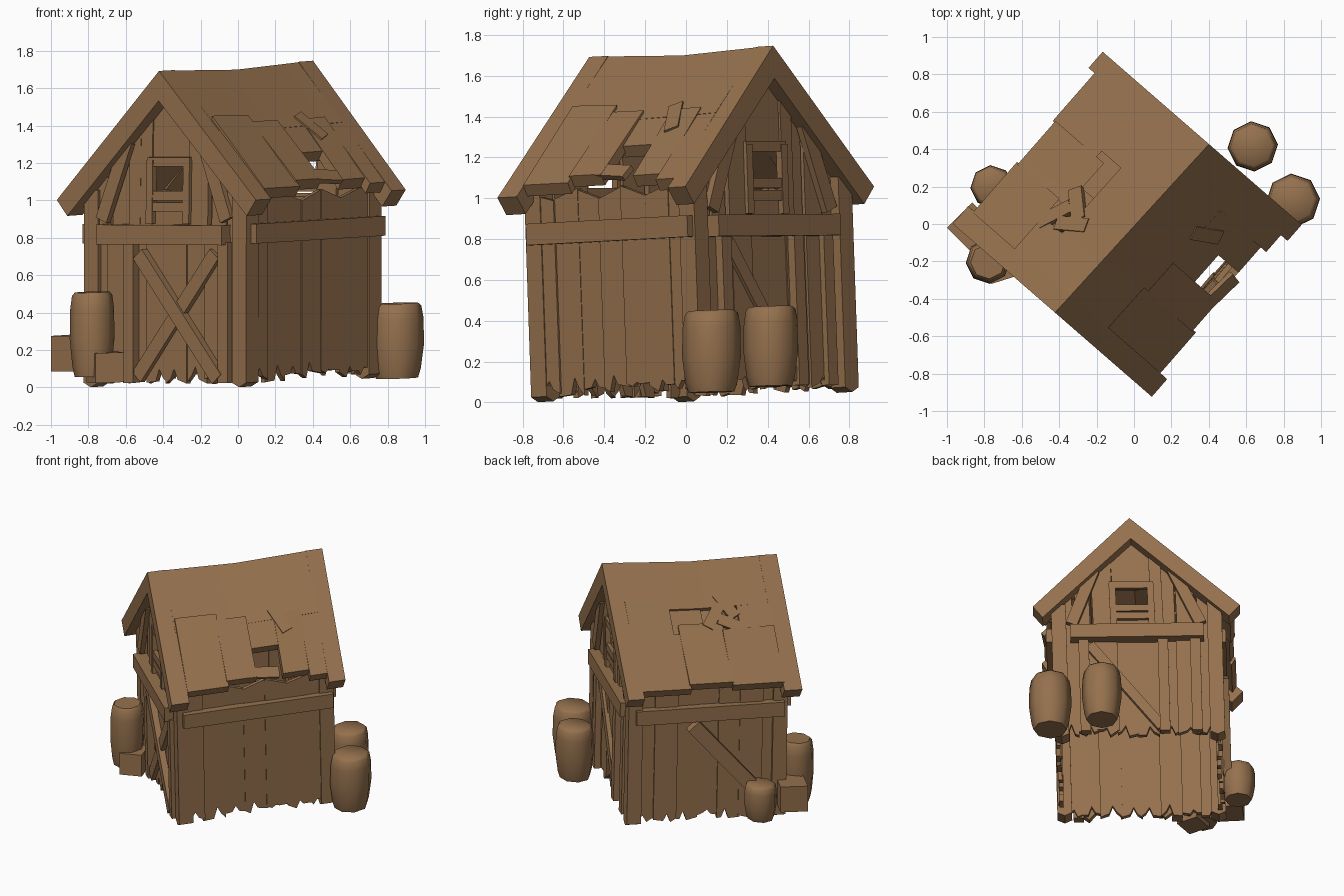
import bpy, bmesh, math, random
from mathutils import Matrix, Vector

if "Cube" in bpy.data.objects:
    bpy.data.objects.remove(bpy.data.objects["Cube"])

random.seed(4)
wood = bpy.data.materials.new("weathered_brown_wood")
wood.diffuse_color = (0.30, 0.165, 0.075, 1)
wood.use_nodes = True
wood.node_tree.nodes["Principled BSDF"].inputs["Base Color"].default_value = wood.diffuse_color

# Barn frame: x across the gable, y along the ridge; ground rises along the ridge
TURN = Matrix.Translation((-0.03, 0, 0)) @ Matrix.Rotation(math.radians(-41), 4, 'Z')
SHEAR = Matrix(((1, 0, 0, 0), (0, 1, 0, 0), (0, 0.045, 1, 0), (0, 0, 0, 1)))
HALF_W, HALF_L = 0.55, 0.52
RIDGE, SLOPE = 1.72, 0.97


def finish(name, bm, angle=35):
    bmesh.ops.recalc_face_normals(bm, faces=bm.faces)
    if name.endswith("_roof"):
        bmesh.ops.bisect_plane(bm, geom=bm.verts[:] + bm.edges[:] + bm.faces[:],
                               plane_co=(0, 0, 0), plane_no=(0, 1, 0))
    # Leaning ridge and slight sag in the middle of the roof
    for v in bm.verts:
        w = max(0.0, (v.co.z - 1.0) / 0.72)
        v.co.x += w * (0.03 + 0.025 * v.co.y)
        v.co.z -= w * 0.018 * max(0.0, 1 - (v.co.y / 0.5) ** 2)
    bm.transform(TURN @ SHEAR)
    # Walls lean a little towards the front corner
    if "barrel" not in name and "crate" not in name:
        for v in bm.verts:
            v.co.y += 0.035 * max(0.0, 1 - v.co.z / 0.95)
    mesh = bpy.data.meshes.new(name)
    bm.to_mesh(mesh)
    bm.free()
    mesh.materials.append(wood)
    ob = bpy.data.objects.new(name, mesh)
    bpy.context.collection.objects.link(ob)
    bpy.ops.object.select_all(action='DESELECT')
    ob.select_set(True)
    bpy.context.view_layer.objects.active = ob
    bpy.ops.object.shade_smooth_by_angle(angle=math.radians(angle))


def prism(bm, outline, place, d0, d1):
    """Solid from a 2D outline, spanning depths d0 to d1."""
    a = [bm.verts.new(place(s, z, d0)) for s, z in outline]
    b = [bm.verts.new(place(s, z, d1)) for s, z in outline]
    bm.faces.new(a)
    bm.faces.new(b[::-1])
    n = len(a)
    for i in range(n):
        bm.faces.new((a[i], b[i], b[(i + 1) % n], a[(i + 1) % n]))


def board(bm, place, p, q, width, d0, d1):
    """Straight board between two points on a wall."""
    p, q = Vector(p), Vector(q)
    t = (q - p).normalized() * width / 2
    n = Vector((-t.y, t.x))
    prism(bm, [p + n, p - n, q - n, q + n], place, d0, d1)


# Wall frames: s along the wall, z up, d outward
front = lambda s, z, d: (s, -HALF_L - d, z)
back = lambda s, z, d: (s, HALF_L + d, z)
left = lambda s, z, d: (-HALF_W - d, s, z)
right = lambda s, z, d: (HALF_W + d, s, z)
across = lambda s, z, d: (s, d, z)


def roof_under(s):
    return RIDGE - 0.09 - SLOPE * abs(s)


def plank_row(bm, place, s0, s1, count, top):
    """Upright planks with uneven, splintered lower ends."""
    step = (s1 - s0) / count
    for i in range(count):
        a, b = s0 + i * step - 0.006, s0 + (i + 1) * step + 0.006
        out = random.uniform(0.0, 0.02)
        z = [0.04 + random.uniform(0, 0.05) for _ in range(4)]
        m = a + (b - a) * random.uniform(0.35, 0.65)
        pts = [(a, z[0]), (m - 0.025, z[1]), (m, z[2] + 0.05), (m + 0.025, z[3]), (b, z[0])]
        pts += [(b, top(b)), (a, top(a))]
        prism(bm, pts, place, out - 0.03, out)


# Lower walls
for name, place, half, count in (("front_wall", front, HALF_W, 8), ("back_wall", back, HALF_W, 8),
                                 ("left_wall", left, HALF_L, 7), ("right_wall", right, HALF_L, 7)):
    bm = bmesh.new()
    gable = place in (front, back)
    plank_row(bm, place, -half, half, count,
              (lambda s: 0.86) if gable else (lambda s: 1.03 + 0.03 * math.sin(s * 23)))
    finish(name, bm)

# Gable planks around a window opening, with frame and cross bar
W0, W1, WZ0, WZ1 = -0.11, 0.15, 1.0, 1.22
for name, place in (("front_gable", front), ("back_gable", back)):
    bm = bmesh.new()
    for a, b in ((-0.54, -0.42), (-0.40, -0.28), (-0.27, -0.19), (-0.19, W0),
                 (W1, 0.29), (0.31, 0.41), (0.43, 0.54)):
        out = random.uniform(-0.01, 0.02)
        prism(bm, [(a, 0.83), (b, 0.83), (b, roof_under(b)), (a, roof_under(a))],
              place, out - 0.03, out)
    prism(bm, [(W0, 0.83), (W1, 0.83), (W1, WZ0), (W0, WZ0)], place, -0.025, 0.005)
    prism(bm, [(W0, WZ1), (W1, WZ1), (W1, roof_under(W1)), (0, roof_under(0)),
               (W0, roof_under(W0))], place, -0.025, 0.005)
    finish(name, bm)
    bm = bmesh.new()
    for s in (W0, W1):
        board(bm, place, (s, 0.9), (s, WZ1 + 0.02), 0.045, 0, 0.035)
    for z in (WZ0 - 0.01, 1.05, WZ1 + 0.01):
        board(bm, place, (W0 - 0.02, z), (W1 + 0.02, z), 0.05, 0.002, 0.03)
    finish(name + "_window_frame", bm)
    # Slanted struts under the rafters
    bm = bmesh.new()
    for side in (-1, 1):
        board(bm, place, (side * 0.44, 0.92), (side * 0.27, 1.34), 0.08, 0.01, 0.045)
    finish(name + "_struts", bm)

# Corner posts
bm = bmesh.new()
for x in (-1, 1):
    for y in (-1, 1):
        cx, cy = x * 0.525, y * 0.50
        if x < 0 < y:
            cx, cy = cx - 0.012, cy + 0.018
        prism(bm, [(cx - 0.05, 0.05), (cx, 0.026), (cx + 0.05, 0.05),
                   (cx + 0.05, 1.08), (cx - 0.05, 1.08)], across, cy - 0.05, cy + 0.05)
finish("corner_posts", bm)

# Horizontal beams
for name, place, s0, s1, d in (("front_beam", front, -0.44, 0.45, 0.085),
                               ("back_beam", back, -0.46, 0.45, 0.08),
                               ("left_beam", left, -0.52, 0.52, 0.06),
                               ("right_beam", right, -0.51, 0.54, 0.065)):
    bm = bmesh.new()
    board(bm, place, (s0, 0.845), (s1, 0.84), 0.105, -0.02, d)
    finish(name, bm)

# Door posts and crossed door braces
bm = bmesh.new()
for s in (-0.24, 0.43):
    board(bm, front, (s, 0.05), (s, 0.8), 0.07, 0, 0.055)
board(bm, front, (-0.17, 0.74), (0.39, 0.07), 0.08, 0.015, 0.06)
board(bm, front, (0.36, 0.74), (-0.19, 0.08), 0.08, 0.01, 0.045)
finish("door_braces", bm)

# Back posts and brace, left diagonal brace
bm = bmesh.new()
for s in (-0.4, -0.18, 0.36):
    board(bm, back, (s, 0.06), (s, 0.8), 0.07, 0, 0.05)
board(bm, back, (-0.16, 0.1), (0.32, 0.76), 0.07, 0.005, 0.035)
finish("back_braces", bm)
bm = bmesh.new()
board(bm, left, (0.12, 0.76), (-0.44, 0.14), 0.1, 0.01, 0.07)
finish("left_brace", bm)

# Thick gable rafters at both ends of the roof
for name, y0, y1 in (("front_rafters", -0.615, -0.49), ("back_rafters", 0.49, 0.605)):
    bm = bmesh.new()
    prism(bm, [(0, RIDGE), (-0.71, 1.03), (-0.635, 0.945), (0, 1.56), (0.635, 0.945), (0.70, 1.03)],
          across, y0, y1)
    finish(name, bm)


def roof_panel(bm, side, x0, x1, y0, y1, lift0=0.0, lift1=0.0):
    za = RIDGE - 0.003 - SLOPE * x0 + lift0
    zb = RIDGE - 0.003 - SLOPE * x1 + lift1
    prism(bm, [(side * x0, za), (side * x1, zb), (side * (x1 - 0.03), zb - 0.055),
               (side * x0, za - 0.06)], across, y0, y1)


# Roof slopes: whole upper part, broken panels below (x0, x1, y0, y1, lifts)
slopes = {
    "right_roof": (1, [(0, 0.33, -0.5, 0.5), (0.27, 0.65, -0.49, -0.2, 0.02, 0.0),
                       (0.3, 0.63, -0.21, 0.0, 0.015, 0.015), (0.32, 0.46, -0.01, 0.24, 0, -0.01),
                       (0.3, 0.61, 0.19, 0.38, 0.01, -0.02), (0.3, 0.65, 0.37, 0.5, 0, -0.01)]),
    "left_roof": (-1, [(0, 0.25, -0.5, 0.5), (0.22, 0.45, -0.5, -0.27, 0.0, 0.01),
                       (0.22, 0.42, -0.28, 0.0, -0.04, -0.03),
                       (0.24, 0.4, -0.02, 0.22, -0.02, -0.02), (0.2, 0.42, 0.2, 0.5, 0.01, 0.0),
                       (0.38, 0.67, -0.5, -0.14, 0.02, 0.01), (0.33, 0.66, -0.15, 0.16, 0.0, 0.02),
                       (0.38, 0.67, 0.15, 0.5, 0.0, 0.0)]),
}
for name, (side, panels) in slopes.items():
    bm = bmesh.new()
    for p in panels:
        roof_panel(bm, side, *p)
    finish(name, bm)

# Loose splintered boards at the roof breaks
bm = bmesh.new()
for side, x, y, turn in ((-1, 0.24, -0.2, 0.5), (-1, 0.29, -0.1, -0.6), (-1, 0.34, -0.22, 1.1),
                         (1, 0.33, 0.23, 0.4), (1, 0.6, 0.06, 1.45)):
    m = (Matrix.Translation((side * x, y, RIDGE - 0.01 - SLOPE * x)) @
         Matrix.Rotation(side * 0.77, 4, 'Y') @ Matrix.Rotation(turn, 4, 'Z') @
         Matrix.Diagonal((0.2, 0.08, 0.03, 1)))
    bmesh.ops.create_cube(bm, size=1, matrix=m)
finish("loose_boards", bm)


def barrel(name, x, y, r, z0, z1, sides=8):
    base = TURN.inverted() @ Vector((x, y, 0))
    drop = 0.045 * base.y
    rings = ((0, 0.78), (0.12, 0.88), (0.45, 1.0), (0.8, 0.98), (0.96, 0.9), (1, 0.78))
    bm = bmesh.new()
    loops = []
    for t, k in rings:
        loops.append([bm.verts.new((base.x + r * k * math.cos(i * math.tau / sides),
                                    base.y + r * k * math.sin(i * math.tau / sides),
                                    z0 + t * (z1 - z0) - drop)) for i in range(sides)])
    for a, b in zip(loops, loops[1:]):
        for i in range(sides):
            j = (i + 1) % sides
            bm.faces.new((a[i], a[j], b[j], b[i]))
    bm.faces.new(loops[0])
    bm.faces.new(loops[-1])
    finish(name, bm, 50)


# Barrels at the back and beside the front corner
barrel("back_barrel_right", 0.85, 0.125, 0.145, 0.05, 0.45)
barrel("back_barrel_left", 0.635, 0.415, 0.135, 0.08, 0.47)
barrel("side_barrel", -0.76, 0.2, 0.115, 0.06, 0.32)
barrel("front_barrel", -0.78, -0.2, 0.12, 0.06, 0.51)

# Small crates by the front corner
bm = bmesh.new()
for x, y, z, s, a in ((-0.865, -0.02, 0.21, 0.19, 0.785), (-0.71, -0.22, 0.135, 0.16, 0.3)):
    c = TURN.inverted() @ Vector((x, y, z))
    bmesh.ops.create_cube(bm, size=s, matrix=Matrix.Translation(c) @ Matrix.Rotation(0.72 + a, 4, 'Z'))
finish("crates", bm)
